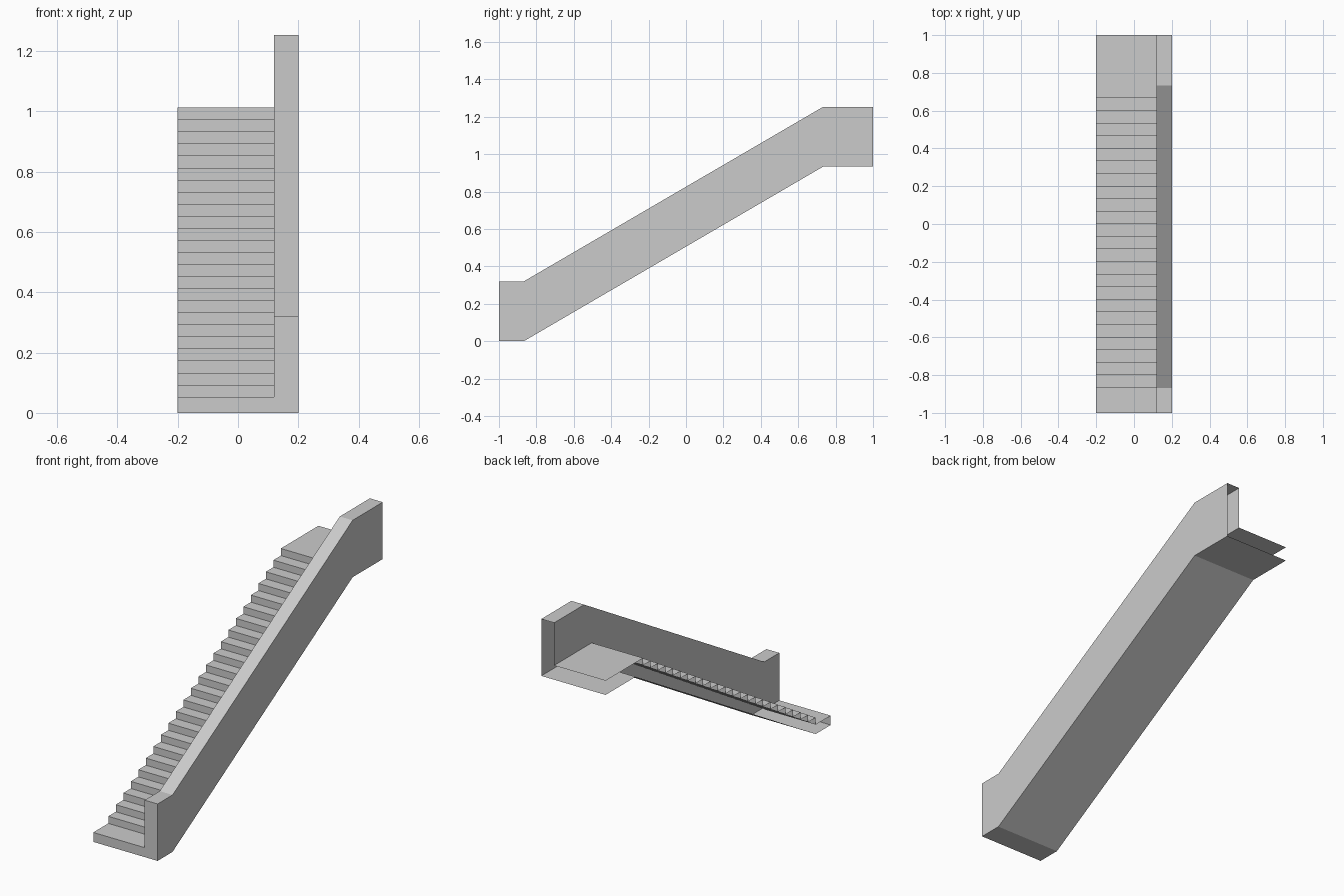
import bpy
import bmesh

cube = bpy.data.objects.get("Cube")
if cube:
    bpy.data.objects.remove(cube, do_unlink=True)

concrete = bpy.data.materials.new("light_grey_concrete")
concrete.use_nodes = True
grey = (0.6, 0.6, 0.6, 1)
concrete.diffuse_color = grey
concrete.node_tree.nodes["Principled BSDF"].inputs["Base Color"].default_value = grey

LEFT, INNER, OUTER = -0.2, 0.12, 0.2
FRONT, BACK = -1.0, 1.0
FOOT, HEAD = -0.867, 0.733      # where the slope starts and ends
RISE, STEPS = 0.04, 24
GOING = 1 / 15
FIRST = 0.053                   # height of the lowest tread
PARAPET, CLIMB = 0.32, 0.933


def make_object(name, bm):
    mesh = bpy.data.meshes.new(name)
    bm.to_mesh(mesh)
    bm.free()
    mesh.materials.append(concrete)
    obj = bpy.data.objects.new(name, mesh)
    bpy.context.collection.objects.link(obj)
    return obj


def strip(name, path, x0, x1):
    """Sweep a (y, z) path across x as an open sheet."""
    bm = bmesh.new()
    rows = [[bm.verts.new((x, y, z)) for x in (x0, x1)] for y, z in path]
    for a, b in zip(rows, rows[1:]):
        bm.faces.new((a[0], a[1], b[1], b[0]))
    return make_object(name, bm)


def panel(name, outline, x, facing):
    """Flat wall at one x from a (y, z) outline."""
    bm = bmesh.new()
    face = bm.faces.new([bm.verts.new((x, y, z)) for y, z in outline])
    face.normal_update()
    if face.normal.x * facing < 0:
        face.normal_flip()
    return make_object(name, bm)


# Side profiles
under = [(FRONT, 0), (FOOT, 0), (HEAD, CLIMB), (BACK, CLIMB)]
rail = [(y, z + PARAPET) for y, z in under]
treads = [(FRONT, FIRST)]
for i in range(STEPS):
    y, z = FOOT + i * GOING, FIRST + i * RISE
    treads += [(y, z), (y, z + RISE)]
treads.append((BACK, FIRST + STEPS * RISE))

# Steps and landing, with the low front face spanning the full width
strip("steps_and_landing", treads, LEFT, INNER)
strip("front_face", [(FRONT, 0), (FRONT, FIRST)], LEFT, OUTER)

# Underside; the left side and back stay open
strip("underside", under[::-1], LEFT, OUTER)

# Solid balustrade shell
strip("balustrade_cap", [(FRONT, FIRST)] + rail, INNER, OUTER)
panel("balustrade_outer_wall", under + rail[::-1], OUTER, 1)
panel("balustrade_inner_wall", treads + rail[::-1], INNER, -1)
